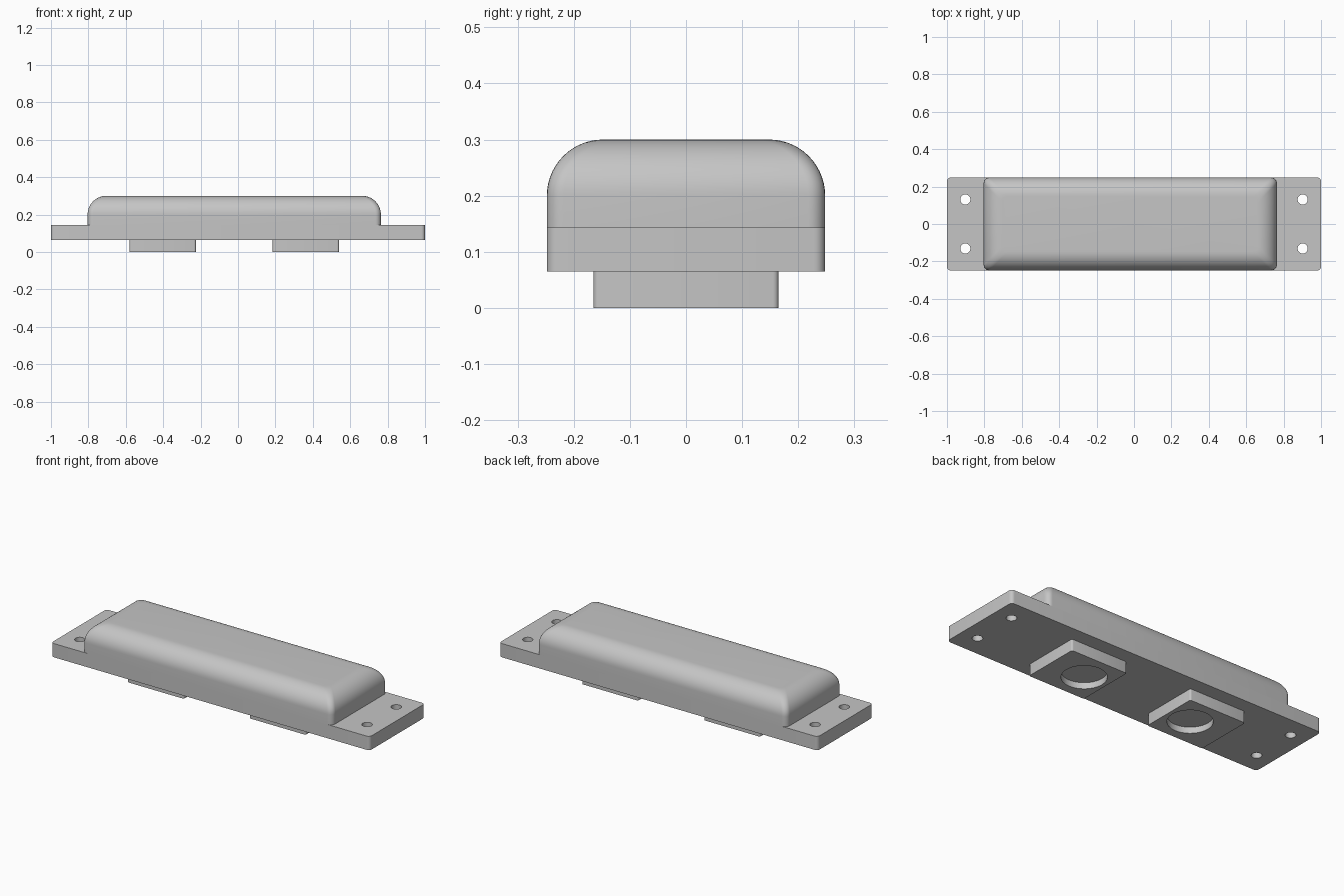
import bpy
import bmesh
import math

if "Cube" in bpy.data.objects:
    bpy.data.objects.remove(bpy.data.objects["Cube"])

grey = bpy.data.materials.new("light_grey")
grey.diffuse_color = (0.56, 0.56, 0.56, 1)
grey.use_nodes = True
grey.node_tree.nodes["Principled BSDF"].inputs["Base Color"].default_value = grey.diffuse_color

CX = -0.02          # cover and feet are centred slightly left of the plate
PLATE_Z0, PLATE_Z1, TOP = 0.065, 0.143, 0.30
HALF_Y = 0.248


def ring(x0, x1, y, r, seg=6):
    """Rounded rectangle outline, counter-clockwise."""
    pts = []
    corners = [(x1 - r, y - r), (x0 + r, y - r), (x0 + r, r - y), (x1 - r, r - y)]
    for q, (cx, cy) in enumerate(corners):
        for i in range(seg + 1):
            a = math.pi / 2 * (q + i / seg)
            pts.append((cx + r * math.cos(a), cy + r * math.sin(a)))
    return pts


def circle(cx, cy, r, seg=40):
    return [(cx + r * math.cos(2 * math.pi * i / seg),
             cy + r * math.sin(2 * math.pi * i / seg)) for i in range(seg)]


def loft(name, sections):
    """Closed solid through a stack of (z, outline) sections."""
    bm = bmesh.new()
    rows = [[bm.verts.new((x, y, z)) for x, y in pts] for z, pts in sections]
    n = len(rows[0])
    for a, b in zip(rows, rows[1:]):
        for i in range(n):
            j = (i + 1) % n
            bm.faces.new((a[i], a[j], b[j], b[i]))
    bm.faces.new(rows[0][::-1])
    bm.faces.new(rows[-1])
    mesh = bpy.data.meshes.new(name)
    bm.to_mesh(mesh)
    bm.free()
    mesh.materials.append(grey)
    obj = bpy.data.objects.new(name, mesh)
    bpy.context.collection.objects.link(obj)
    return obj


def activate(obj):
    bpy.ops.object.select_all(action='DESELECT')
    obj.select_set(True)
    bpy.context.view_layer.objects.active = obj


def drill(obj, x, y, r, z0, z1):
    """Cut a round hole between two heights."""
    cutter = loft("hole_cutter", [(z0, circle(x, y, r)), (z1, circle(x, y, r))])
    cutter.hide_render = True
    mod = obj.modifiers.new("hole", 'BOOLEAN')
    mod.operation = 'DIFFERENCE'
    mod.solver = 'EXACT'
    mod.object = cutter
    activate(obj)
    bpy.ops.object.modifier_apply(modifier=mod.name)
    bpy.data.objects.remove(cutter)


def smooth(obj):
    activate(obj)
    bpy.ops.object.shade_smooth_by_angle(angle=math.radians(30))


# Mounting plate with four screw holes
outline = ring(-1, 1, HALF_Y, 0.02)
plate = loft("mounting_plate", [(PLATE_Z0, outline), (PLATE_Z1, outline)])
for sx in (-1, 1):
    for sy in (-1, 1):
        drill(plate, sx * 0.902, sy * 0.131, 0.027, 0.0, 0.3)
smooth(plate)

# Cover with rounded top edges
R, STEPS = 0.10, 14
sections = [(PLATE_Z1, ring(CX - 0.784, CX + 0.784, HALF_Y, 0.03))]
for i in range(STEPS + 1):
    a = math.pi / 2 * i / STEPS
    d = R * (1 - math.cos(a))
    sections.append((TOP - R + R * math.sin(a),
                     ring(CX - 0.784 + d, CX + 0.784 - d, HALF_Y - d, 0.03)))
smooth(loft("cover", sections))

# Two feet, each with a round recess underneath
for side, s in (("left", -1), ("right", 1)):
    mid = CX + s * 0.3825
    foot_outline = ring(mid - 0.177, mid + 0.177, 0.165, 0.01, 4)
    foot = loft(side + "_foot", [(0, foot_outline), (PLATE_Z0, foot_outline)])
    drill(foot, CX + s * 0.3425, 0, 0.115, -0.1, 0.035)
    smooth(foot)
